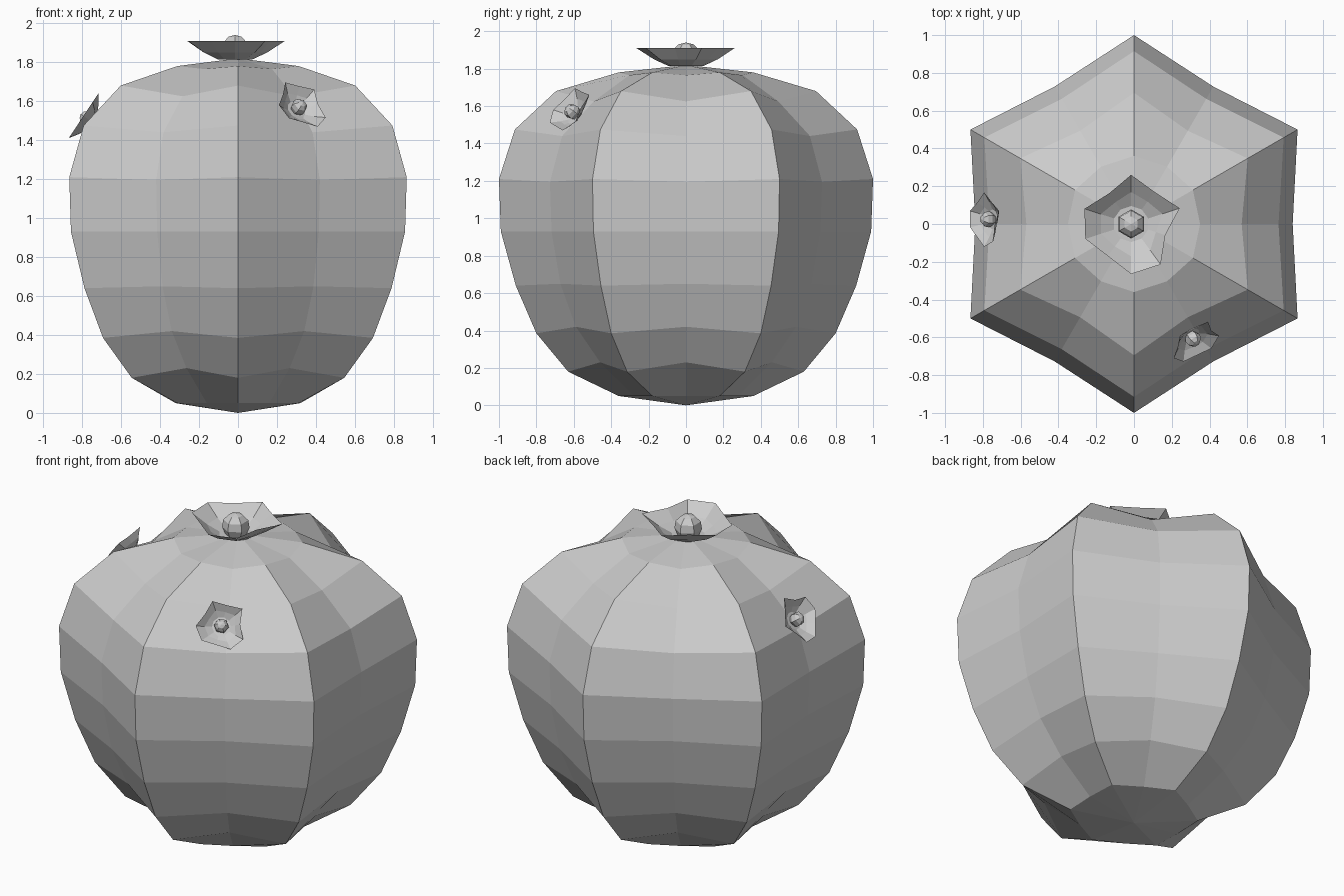
import bpy, bmesh
from math import sin, cos, pi, radians
from mathutils import Vector, Matrix

if "Cube" in bpy.data.objects:
    bpy.data.objects.remove(bpy.data.objects["Cube"])


def make_object(name, bm, matrix=None):
    bmesh.ops.recalc_face_normals(bm, faces=bm.faces)
    mesh = bpy.data.meshes.new(name)
    bm.to_mesh(mesh)
    bm.free()
    ob = bpy.data.objects.new(name, mesh)
    bpy.context.collection.objects.link(ob)
    if matrix:
        ob.matrix_world = matrix
    return ob


def loft(rings, bottom=None, top=None):
    """Skin closed rings of points, with optional pole points at the ends."""
    bm = bmesh.new()
    rows = [[bm.verts.new(p) for p in ring] for ring in rings]
    n = len(rows[0])
    for a, b in zip(rows, rows[1:]):
        for i in range(n):
            j = (i + 1) % n
            bm.faces.new((a[i], a[j], b[j], b[i]))
    for pole, row in ((bottom, rows[0]), (top, rows[-1])):
        if pole is not None:
            v = bm.verts.new((0, 0, pole))
            for i in range(n):
                bm.faces.new((row[i], row[(i + 1) % n], v))
    return bm


def polar(r, deg, z):
    return (r * cos(radians(deg)), r * sin(radians(deg)), z)


# Ribbed body: six ridges alternating with six shallow valleys
ridge = [(.36, .05), (.63, .18), (.80, .385), (.91, .64), (.99, .93),
         (1.0, 1.21), (.915, 1.475), (.695, 1.68), (.36, 1.78)]
valley = [(.32, .05), (.53, .23), (.68, .42), (.775, .65), (.83, .93),
          (.84, 1.195), (.765, 1.44), (.57, 1.625), (.35, 1.765)]
rings = []
for (rr, rz), (vr, vz) in zip(ridge, valley):
    rings.append([polar(rr, 30 * k, rz) if k % 2 else polar(vr, 30 * k, vz)
                  for k in range(12)])
make_object("cactus_body", loft(rings, 0.0, 1.82))


# Flower: ragged ten-point cup with a six-sided domed centre
RIM = [.26, .2, .26, .255, .21, .265, .265, .19, .27, .21]  # from 90 deg, ccw


def flower(name, base, normal, up, roll, scale):
    n = Vector(normal).normalized()
    y = Vector(up)
    y = (y - n * y.dot(n)).normalized()
    x = y.cross(n)
    rot = Matrix((x, y, n)).transposed().to_4x4()
    m = (Matrix.Translation(base) @ rot @ Matrix.Rotation(radians(roll), 4, 'Z')
         @ Matrix.Scale(scale, 4))
    cup = []
    for t, z in ((0, 0), (.45, .035), (1, .095)):
        cup.append([polar(.095 + (r - .095) * t, 90 + 36 * i, z)
                    for i, r in enumerate(RIM)])
    make_object(name + "_petals", loft(cup, bottom=0.0), m)
    dome = [[polar(r, 90 + 60 * i, z) for i in range(6)]
            for r, z in ((.06, 0), (.077, .04), (.07, .085), (.04, .115))]
    make_object(name + "_centre", loft(dome, top=.125), m)


flower("top_flower", (-.015, 0, 1.815), (0, 0, 1), (0, 1, 0), 0, 1)
flower("left_flower", (-.75, .025, 1.495), (-.83, 0, .55), (0, 0, 1), 90, .55)
flower("front_flower", (.30, -.59, 1.555), (.48, -.68, .55), (0, 0, 1), 20, .55)
